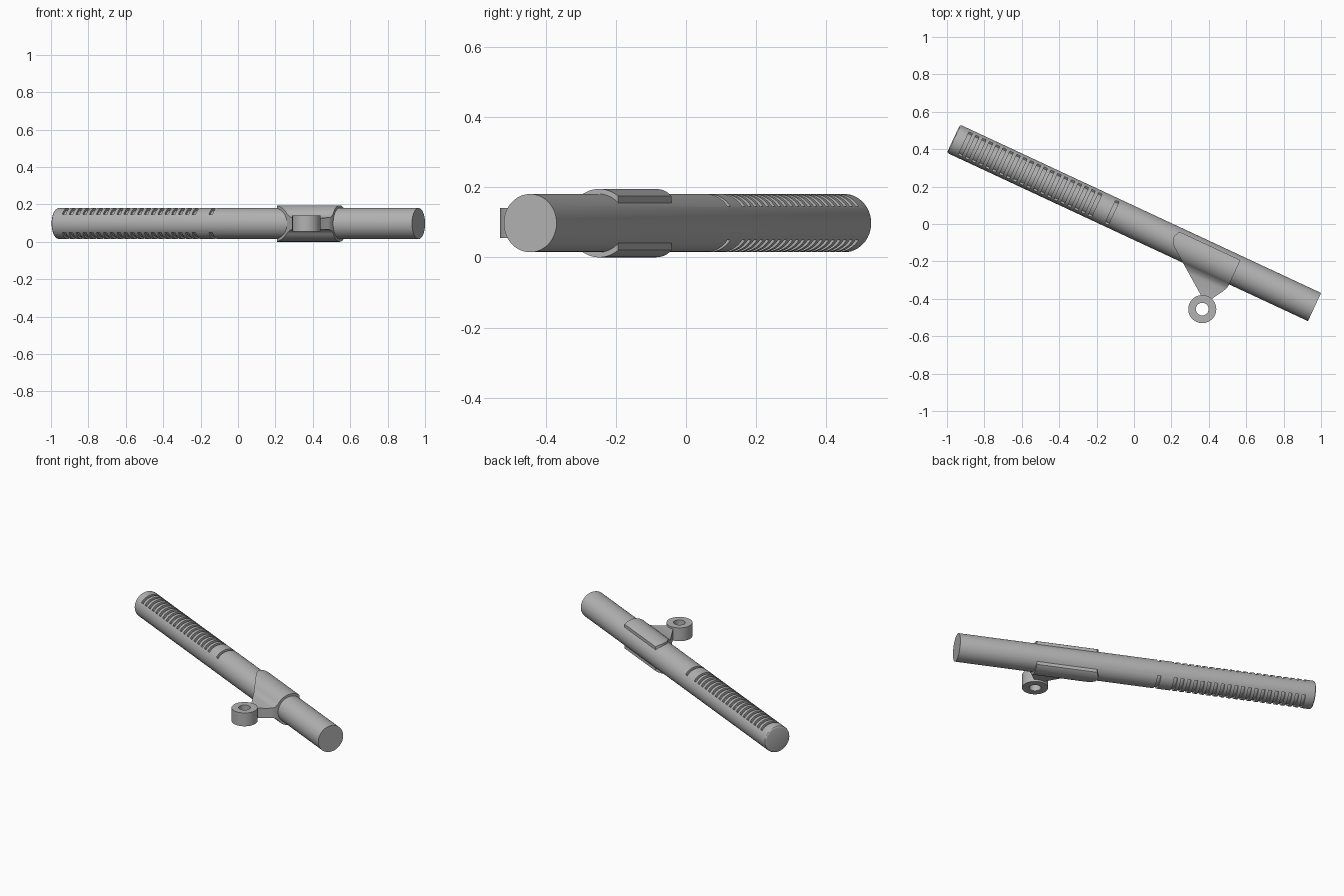
import bpy, bmesh
from math import sin, cos, radians
from mathutils import Matrix, Vector

cube = bpy.data.objects.get("Cube")
if cube:
    bpy.data.objects.remove(cube, do_unlink=True)

# Local frame: X runs along the tube, Y across it, Z up
FRAME = Matrix.Translation((0, 0.006, 0.0975)) @ Matrix.Rotation(radians(-25), 4, 'Z')
HALF, R = 1.065, 0.083

grey = bpy.data.materials.new("mid_grey")
grey.use_nodes = True
grey.diffuse_color = (0.45, 0.45, 0.45, 1)
grey.node_tree.nodes["Principled BSDF"].inputs["Base Color"].default_value = (0.45, 0.45, 0.45, 1)


def arc(r, a0, a1, n, centre=(0, 0)):
    """Points on an arc, angle in degrees from the second axis."""
    return [(centre[0] + r * sin(radians(a0 + (a1 - a0) * i / n)),
             centre[1] + r * cos(radians(a0 + (a1 - a0) * i / n))) for i in range(n + 1)]


def add_prism(bm, outline, lo, hi, along):
    """Extrude an outline along X (outline in YZ) or along Z (outline in XY)."""
    place = (lambda p, h: (h, *p)) if along == 'X' else (lambda p, h: (*p, h))
    face = bm.faces.new([bm.verts.new(place(p, lo)) for p in outline])
    ext = bmesh.ops.extrude_face_region(bm, geom=[face])["geom"]
    shift = Vector((hi - lo, 0, 0) if along == 'X' else (0, 0, hi - lo))
    bmesh.ops.translate(bm, vec=shift, verts=[v for v in ext if isinstance(v, bmesh.types.BMVert)])


def finish(name, bm):
    bmesh.ops.recalc_face_normals(bm, faces=bm.faces[:])
    mesh = bpy.data.meshes.new(name)
    bm.to_mesh(mesh)
    bm.free()
    mesh.materials.append(grey)
    ob = bpy.data.objects.new(name, mesh)
    bpy.context.collection.objects.link(ob)
    ob.matrix_world = FRAME
    return ob


def prism(name, outline, lo, hi, along):
    bm = bmesh.new()
    add_prism(bm, outline, lo, hi, along)
    return finish(name, bm)


def boolean(ob, cutter, operation):
    """Combine two solids, bake the result and drop the cutter."""
    mod = ob.modifiers.new("cut", 'BOOLEAN')
    mod.object, mod.operation, mod.solver = cutter, operation, 'EXACT'
    cutter.hide_render = True
    bpy.context.view_layer.update()
    mesh = bpy.data.meshes.new_from_object(ob.evaluated_get(bpy.context.evaluated_depsgraph_get()))
    ob.modifiers.clear()
    ob.data = mesh
    bpy.data.objects.remove(cutter, do_unlink=True)


# Tube, with one softened end
bm = bmesh.new()
add_prism(bm, arc(R, 0, 360, 72)[:-1], -HALF, HALF, 'X')
rim = [e for e in bm.edges if all(v.co.x < -HALF + 0.001 for v in e.verts)]
bmesh.ops.bevel(bm, geom=rim, offset=0.011, segments=3, profile=0.5, affect='EDGES')
tube = finish("tube", bm)

# Curved slots above and below: a row of twenty and a single one
bm = bmesh.new()
for u in [-0.995 + 0.0403 * i for i in range(20)] + [-0.13]:
    for a in (0, 180):
        outline = arc(0.1, a - 55, a + 55, 20) + arc(0.071, a + 55, a - 55, 20)
        add_prism(bm, outline, u - 0.01, u + 0.01, 'X')
boolean(tube, finish("slot_cutter", bm), 'DIFFERENCE')

# Clamp: open sleeve section narrowing to a thin web, trimmed to a tapered plan
upper = arc(0.0975, 38, -58, 28) + [(-0.094, 0.042), (-0.104, 0.035), (-0.12, 0.031), (-0.26, 0.03)]
section = upper + [(y, -z) for y, z in reversed(upper)]
clamp = prism("clamp", section, 0.15, 0.7, 'X')
plan = [(0.6, 0.2), (0.6, -0.09), (0.595, -0.112), (0.583, -0.135), (0.553, -0.185), (0.545, -0.215),
        (0.505, -0.212), (0.255, -0.03), (0.235, -0.012), (0.225, 0.01), (0.225, 0.03), (0.24, 0.06), (0.24, 0.2)]
boolean(clamp, prism("plan_cutter", plan, -0.2, 0.2, 'Z'), 'INTERSECT')

# Mounting eye
eye_centre = (0.5256, -0.2636)
eye = prism("mounting_eye", arc(0.075, 0, 360, 48, eye_centre)[:-1], -0.0425, 0.0425, 'Z')
boolean(eye, prism("eye_hole", arc(0.034, 0, 360, 40, eye_centre)[:-1], -0.1, 0.1, 'Z'), 'DIFFERENCE')

# Smooth shading with crisp edges
bpy.ops.object.select_all(action='DESELECT')
for ob in (tube, clamp, eye):
    ob.select_set(True)
bpy.context.view_layer.objects.active = tube
bpy.ops.object.shade_smooth_by_angle(angle=radians(30))
